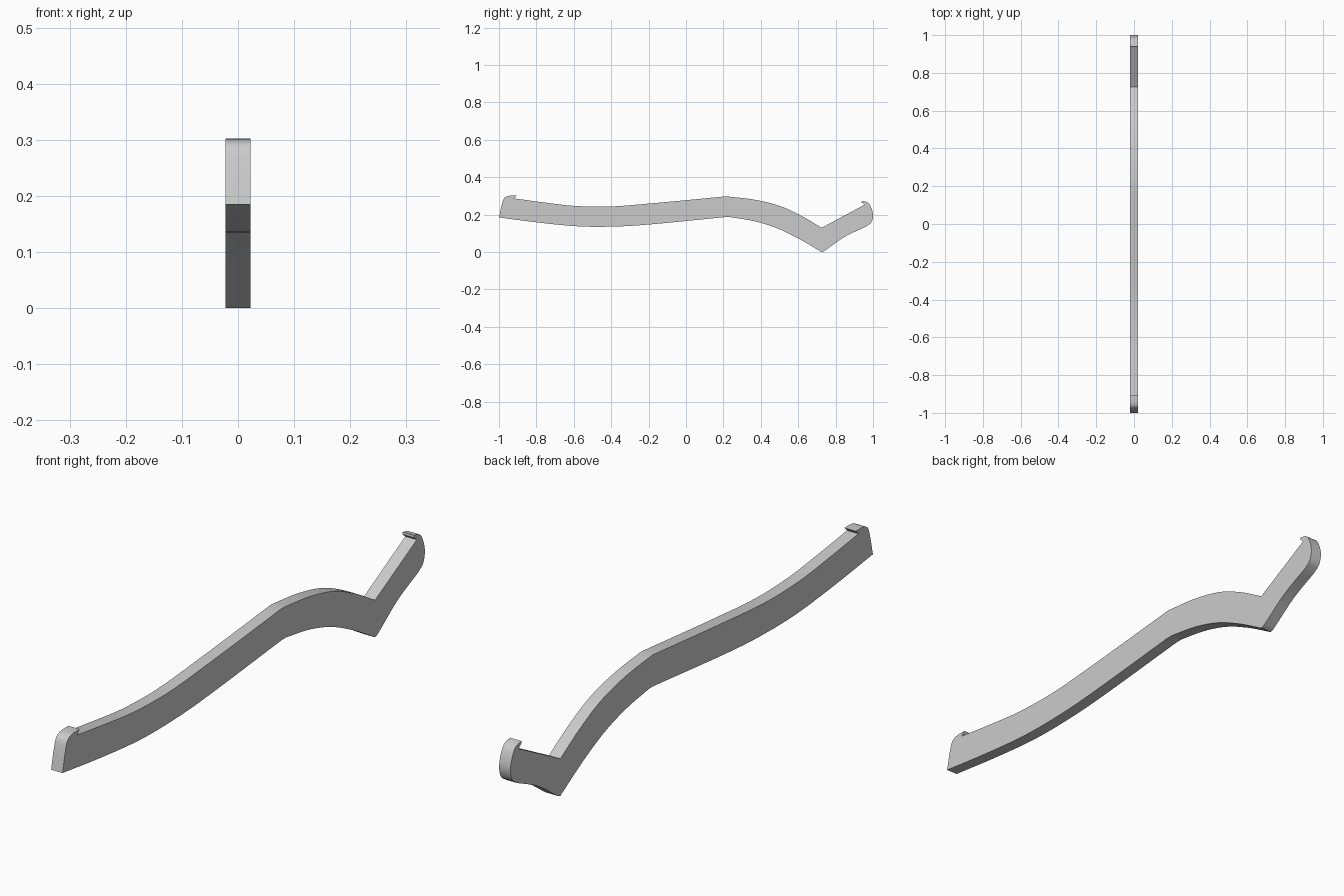
import bpy, bmesh
from mathutils import Vector

HALF_WIDTH = 0.022

cube = bpy.data.objects.get("Cube")
if cube:
    bpy.data.objects.remove(cube, do_unlink=True)

# Outline as (y, z) runs; each run is a smooth curve and runs meet at corners
RUNS = [
    # underside, front end to back end
    [(-1, 0.185), (-0.8, 0.159), (-0.6, 0.139), (-0.45, 0.135), (-0.25, 0.143), (0.21, 0.187)],
    [(0.21, 0.187), (0.235, 0.187)],
    [(0.235, 0.187), (0.36, 0.166), (0.48, 0.13), (0.6, 0.073), (0.725, 0.0)],
    [(0.725, 0.0), (0.74, 0.006), (0.85, 0.082), (0.965, 0.137)],
    # rounded back end and its lip
    [(0.965, 0.137), (0.99, 0.157), (1.0, 0.195), (0.99, 0.238), (0.972, 0.265), (0.94, 0.274)],
    [(0.94, 0.274), (0.939, 0.266)],
    [(0.939, 0.266), (0.955, 0.253)],
    # upper side, back end to front end
    [(0.955, 0.253), (0.725, 0.13)],
    [(0.725, 0.13), (0.62, 0.192), (0.5, 0.247), (0.36, 0.281), (0.215, 0.298)],
    [(0.215, 0.298), (-0.2, 0.259), (-0.42, 0.243), (-0.6, 0.247), (-0.75, 0.264), (-0.92, 0.287)],
    # front lip and end
    [(-0.92, 0.287), (-0.905, 0.302)],
    [(-0.905, 0.302), (-0.95, 0.3), (-0.972, 0.288), (-0.985, 0.252), (-1, 0.185)],
]


def smooth_run(points, steps=6):
    """Curve through the points, without its last point."""
    pts = [Vector(p) for p in points]
    if len(pts) == 2:
        return pts[:1]
    ext = [2 * pts[0] - pts[1]] + pts + [2 * pts[-1] - pts[-2]]
    out = []
    for a, b, c, d in zip(ext, ext[1:], ext[2:], ext[3:]):
        # tangents scaled by segment length, to cope with uneven spacing
        length = (c - b).length
        m1 = (c - a) * length / ((b - a).length + length)
        m2 = (d - b) * length / ((d - c).length + length)
        for i in range(steps):
            t = i / steps
            out.append(b * (2*t**3 - 3*t*t + 1) + m1 * (t**3 - 2*t*t + t)
                       + c * (3*t*t - 2*t**3) + m2 * (t**3 - t*t))
    return out


# Flat bar: outline extruded across its width
outline = [p for run in RUNS for p in smooth_run(run)]
bm = bmesh.new()
side = bm.faces.new([bm.verts.new((-HALF_WIDTH, p.x, p.y)) for p in outline])
extruded = bmesh.ops.extrude_face_region(bm, geom=[side], use_keep_orig=True)
moved = [v for v in extruded["geom"] if isinstance(v, bmesh.types.BMVert)]
bmesh.ops.translate(bm, verts=moved, vec=(2 * HALF_WIDTH, 0, 0))
bmesh.ops.recalc_face_normals(bm, faces=bm.faces)
mesh = bpy.data.meshes.new("curved_bar")
bm.to_mesh(mesh)
bm.free()

bar = bpy.data.objects.new("curved_bar", mesh)
bpy.context.collection.objects.link(bar)

# Plain grey
grey = bpy.data.materials.new("light_grey")
grey.use_nodes = True
color = (0.6, 0.6, 0.6, 1)
grey.diffuse_color = color
grey.node_tree.nodes["Principled BSDF"].inputs["Base Color"].default_value = color
mesh.materials.append(grey)

bpy.ops.object.select_all(action="DESELECT")
bar.select_set(True)
bpy.context.view_layer.objects.active = bar
bpy.ops.object.shade_smooth_by_angle(angle=0.45)
